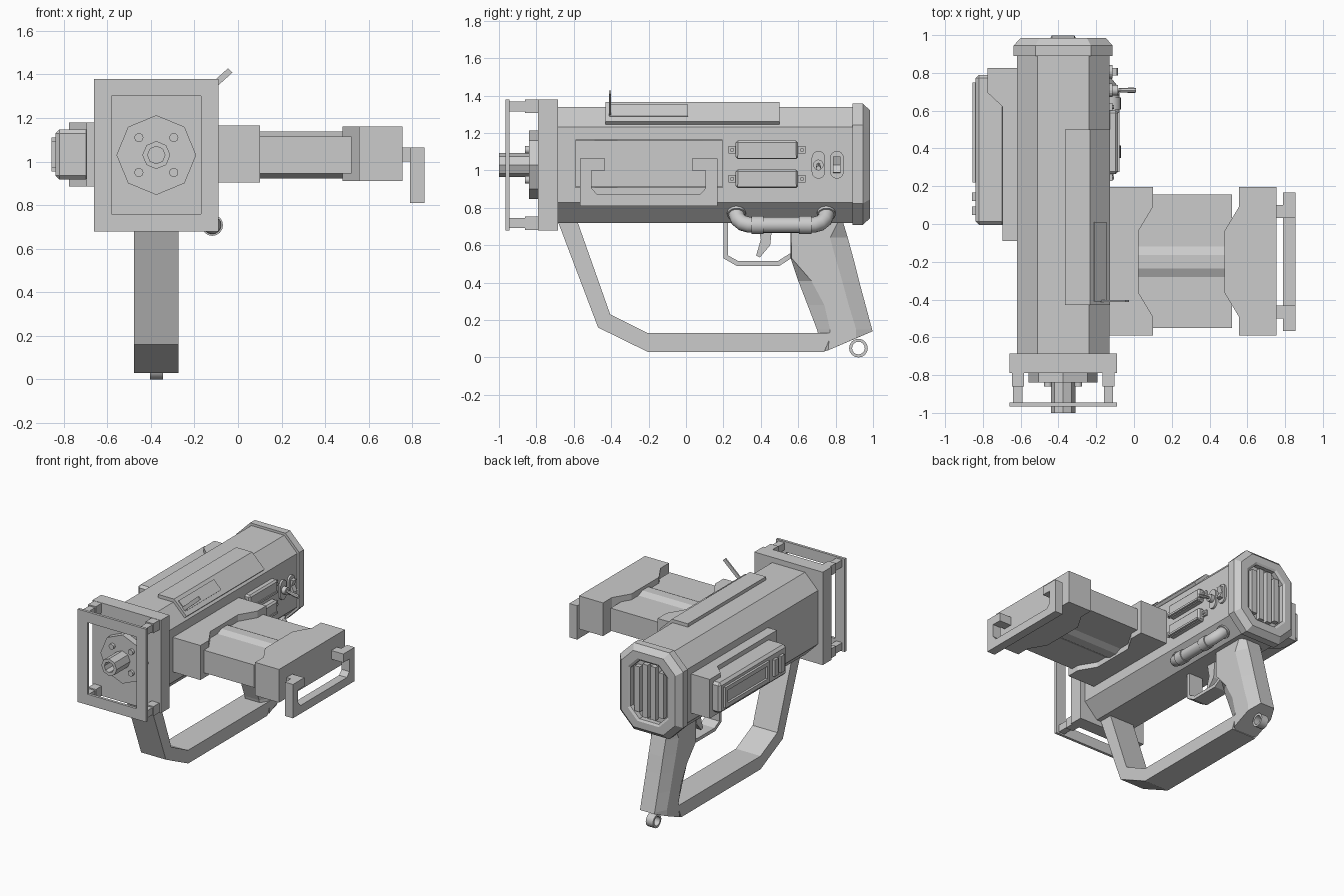
import bpy, bmesh, math
from mathutils import Vector

if "Cube" in bpy.data.objects:
    bpy.data.objects.remove(bpy.data.objects["Cube"])

grey = bpy.data.materials.new("grey_metal")
grey.diffuse_color = (0.6, 0.6, 0.6, 1)
grey.use_nodes = True
grey.node_tree.nodes["Principled BSDF"].inputs["Base Color"].default_value = grey.diffuse_color
CX, CZ = -0.375, 1.03          # axis of the main body


def loft(name, rings, closed=False, smooth=False, bevel=0):
    """Skin a list of equal-length point rings; closed joins last to first."""
    bm = bmesh.new()
    vs = [[bm.verts.new(p) for p in r] for r in rings]
    n, m = len(rings[0]), len(rings)
    for i in range(m if closed else m - 1):
        a, b = vs[i], vs[(i + 1) % m]
        for j in range(n):
            k = (j + 1) % n
            bm.faces.new((a[j], a[k], b[k], b[j]))
    if not closed:
        bm.faces.new(vs[0])
        bm.faces.new(vs[-1])
    bmesh.ops.recalc_face_normals(bm, faces=bm.faces)
    me = bpy.data.meshes.new(name)
    bm.to_mesh(me)
    bm.free()
    me.materials.append(grey)
    ob = bpy.data.objects.new(name, me)
    bpy.context.collection.objects.link(ob)
    if bevel:
        mod = ob.modifiers.new("bevel", "BEVEL")
        mod.width, mod.segments = bevel, 1
    if smooth:
        bpy.ops.object.select_all(action="DESELECT")
        ob.select_set(True)
        bpy.context.view_layer.objects.active = ob
        bpy.ops.object.shade_smooth_by_angle(angle=math.radians(40))
    return ob


def at(axis, pts, t):
    """Place 2D points at height t on an axis."""
    return [{"x": (t, u, v), "y": (u, t, v), "z": (u, v, t)}[axis] for u, v in pts]


def prism(name, axis, pts, a, b, **kw):
    return loft(name, [at(axis, pts, a), at(axis, pts, b)], **kw)


def tube(name, axis, outer, inner, a, b, **kw):
    return loft(name, [at(axis, outer, a), at(axis, outer, b),
                       at(axis, inner, b), at(axis, inner, a)], closed=True, **kw)


def rect(u0, u1, v0, v1):
    return [(u0, v0), (u1, v0), (u1, v1), (u0, v1)]


def box(name, x0, x1, y0, y1, z0, z1, bevel=0):
    return prism(name, "z", rect(x0, x1, y0, y1), z0, z1, bevel=bevel)


def circle(u, v, r, n):
    return [(u + r * math.cos(2 * math.pi * i / n), v + r * math.sin(2 * math.pi * i / n))
            for i in range(n)]


def octo(w, h, c, z=CZ):
    """Chamfered rectangle around the body axis."""
    return [(CX + sx * a, z + sz * b) for sx, sz, a, b in (
        (1, -1, w - c, h), (1, -1, w, h - c), (1, 1, w, h - c), (1, 1, w - c, h),
        (-1, 1, w - c, h), (-1, 1, w, h - c), (-1, -1, w, h - c), (-1, -1, w - c, h))]


# Main body and rear cap with a recessed grille
prism("body", "y", octo(0.245, 0.31, 0.108), -0.69, 0.9)
cap = [(0.89, 0.262, 0.325, 0.115), (0.945, 0.262, 0.325, 0.115), (0.985, 0.225, 0.287, 0.1),
       (0.985, 0.17, 0.235, 0.08), (0.975, 0.155, 0.22, 0.075), (0.94, 0.155, 0.22, 0.075)]
loft("rear_cap", [at("y", octo(w, h, c, 1.033), y) for y, w, h, c in cap])
for i in range(4):
    x = CX - 0.099 + i * 0.066
    h = 0.17 if i in (0, 3) else 0.2
    box("grille_bar", x - 0.021, x + 0.021, 0.93, 0.975, 1.033 - h, 1.033 + h)

# Front block, guard frame and corner posts
box("front_block", -0.66, -0.09, -0.79, -0.685, 0.68, 1.38)
tube("front_frame", "y", rect(-0.66, -0.09, 0.68, 1.38), rect(-0.58, -0.17, 0.76, 1.30), -0.965, -0.945)
for sx in (-1, 1):
    for sz in (-1, 1):
        x, z = CX + sx * 0.24, CZ + sz * 0.312
        box("frame_post", x - 0.025, x + 0.025, -0.95, -0.78, z - 0.027, z + 0.027)
        box("post_collar", x - 0.032, x + 0.032, -0.86, -0.78, z - 0.036, z + 0.036)
        prism("front_screw", "y", circle(CX + sx * 0.08, CZ + sz * 0.08, 0.021, 10), -0.86, -0.83, smooth=True)

# Muzzle
prism("muzzle_plate", "y", circle(CX, CZ, 0.183, 8), -0.84, -0.78)
tube("barrel", "y", circle(CX, CZ, 0.064, 8), circle(CX, CZ, 0.04, 8), -1.0, -0.83)

# Side arm: inner block, bulged core, outer block
notch = [(0.195, 0.10), (0.09, 0.10), (-0.035, 0.025), (-0.365, 0.025), (-0.49, 0.10), (-0.59, 0.10)]
prism("arm_inner_block", "z", [(-0.14, 0.195)] + [(x, y) for y, x in notch] + [(-0.14, -0.59)], 0.905, 1.165)
prism("arm_outer_block", "z", [(0.755, 0.195)] + [(x + 0.455, y) for y, x in notch] + [(0.755, -0.59)],
      0.91, 1.16)
core = [(0.155, 1.115), (-0.12, 1.115), (-0.165, 1.137), (-0.235, 1.137), (-0.28, 1.115), (-0.55, 1.115)]
core += [(y, 2 * CZ - z) for y, z in reversed(core)]
prism("arm_core", "x", core, 0.0, 0.52)

# Arm pull handle
half = [(0.0, 0.81), (0.3675, 0.81), (0.3675, 1.065), (0.2325, 1.065), (0.2325, 1.0),
        (0.305, 1.0), (0.305, 0.905), (0.275, 0.872), (0.0, 0.872)]
handle = [(y - 0.2, z) for y, z in half[1:-1]] + [(-0.2 - y, z) for y, z in reversed(half[1:-1])]
prism("pull_handle", "x", handle, 0.79, 0.855)
for y in (-0.4325, 0.0325):
    box("pull_handle_stem", 0.74, 0.80, y, y + 0.068 if y > 0 else y - 0.068, 1.0, 1.065)

# Left side pack
prism("pack_base", "z", [(-0.6, -0.09), (-0.695, -0.09), (-0.695, 0.62), (-0.775, 0.695),
                         (-0.775, 0.825), (-0.6, 0.825)], 0.885, 1.18)
box("pack_box", -0.838, -0.68, -0.005, 0.79, 0.918, 1.148, bevel=0.018)
tube("pack_window_frame", "x", rect(0.22, 0.75, 0.955, 1.11), rect(0.25, 0.72, 0.985, 1.08), -0.855, -0.83)
for y in (0.07, 0.145):
    box("pack_button", -0.857, -0.83, y - 0.022, y + 0.022, 0.97, 1.095)

# Top cover plate and upright sight blade
prism("top_cover", "y", [(-0.365, 1.33), (-0.365, 1.365), (-0.232, 1.365), (-0.128, 1.262),
                         (-0.148, 1.242), (-0.25, 1.33)], -0.43, 0.5)
prism("sight_blade", "y", [(-0.205, 1.285), (-0.185, 1.265), (-0.026, 1.408), (-0.046, 1.428)], -0.412, -0.402)
prism("sight_base", "y", [(-0.212, 1.349), (-0.208, 1.353), (-0.146, 1.291), (-0.15, 1.287)], -0.41, 0.01)

# Vents on the right side
for z in (0.955, 1.11):
    box("vent_box", -0.14, -0.085, 0.265, 0.6, z - 0.05, z + 0.05, bevel=0.012)
    box("vent_lip", -0.14, -0.078, 0.275, 0.59, z - 0.045, z - 0.03)
    for y in (0.247, 0.62):
        box("vent_tab", -0.14, -0.115, y - 0.02, y + 0.02, z - 0.02, z + 0.02)
        prism("vent_screw", "x", circle(y, z, 0.011, 8), -0.12, -0.105)


def pill(y, z, r, h):
    return [(y + r * math.cos(t * math.pi / 8), z + (h if t < 9 else -h) + r * math.sin(t * math.pi / 8))
            for t in list(range(9)) + list(range(8, 17))][:9] + \
           [(y + r * math.cos(t * math.pi / 8), z - h + r * math.sin(t * math.pi / 8)) for t in range(8, 17)]


# Toggle switch and rocker switch
for y in (0.708, 0.807):
    prism("switch_plate", "x", pill(y, 1.03, 0.036, 0.038), -0.14, -0.115)
prism("toggle_collar", "x", circle(0.708, 1.03, 0.028, 12), -0.12, -0.085, smooth=True)
loft("toggle_lever", [at("x", circle(0.708, z, r, 8), x) for x, z, r in
                      ((-0.09, 1.03, 0.01), (-0.02, 1.015, 0.014), (0.01, 1.012, 0.013))], smooth=True)
prism("rocker", "y", [(-0.12, 0.985), (-0.085, 0.99), (-0.105, 1.03), (-0.09, 1.075), (-0.12, 1.075)],
      0.787, 0.827)


# Bent pipe on the lower right chamfer
def pipe(name, path, r, n=16):
    out, across = Vector((0.7071, 0, -0.7071)), Vector((0.7071, 0, 0.7071))
    pts = [Vector((-0.185, y, 0.775)) + out * d for y, d in path]
    rings = []
    for i, p in enumerate(pts):
        t = (pts[min(i + 1, len(pts) - 1)] - pts[max(i - 1, 0)]).normalized()
        s = t.cross(across)
        rings.append([p + across * u + s * v for u, v in circle(0, 0, r, n)])
    loft(name, rings, smooth=True)


bend = [(0.27, -0.03), (0.27, 0.02), (0.28, 0.055), (0.302, 0.08), (0.335, 0.093), (0.37, 0.095)]
pipe("pipe", bend + [(1.02 - y, d) for y, d in reversed(bend)], 0.042)
for y in (0.35, 0.605):
    pipe("pipe_collar", [(y, 0.095), (y + 0.065, 0.095)], 0.049)
for y in (0.27, 0.75):
    pipe("pipe_foot", [(y - 0.001, -0.03), (y, 0.018)], 0.05)

# Lower frame: front strut and bottom bar
W = 0.103
prism("lower_frame", "x", [(-0.69, 0.74), (-0.47, 0.16), (-0.205, 0.03), (0.74, 0.03), (0.78, 0.13),
                           (-0.205, 0.13), (-0.405, 0.23), (-0.585, 0.74)], CX - W, CX + W)

# Rear grip: chamfered sections (height, front, side front, side rear, rear)
grip = [(0.74, 0.56, 0.562, 0.82, 0.835), (0.64, 0.56, 0.562, 0.77, 0.865), (0.53, 0.56, 0.565, 0.80, 0.895),
        (0.41, 0.60, 0.67, 0.835, 0.925), (0.28, 0.65, 0.74, 0.87, 0.96), (0.15, 0.70, 0.77, 0.91, 0.995)]
rings = []
for z, f, s1, s2, r in grip + [(None, 0.73, 0.76, 0.91, 0.998)]:
    zs = [z] * 4 if z else [0.03, 0.038, 0.103, 0.14]
    side = list(zip((f, s1, s2, r), zs, (0.06, W, W, 0.06)))
    rings.append([(CX + w, y, h) for y, h, w in side] + [(CX - w, y, h) for y, h, w in reversed(side)])
loft("rear_grip", rings)
tube("lanyard_ring", "x", circle(0.922, 0.05, 0.05, 16), circle(0.922, 0.05, 0.034, 16),
     CX - 0.03, CX + 0.03, smooth=True)

# Trigger and its guard
prism("trigger_guard", "x", [(0.2, 0.74), (0.2, 0.53), (0.27, 0.49), (0.5, 0.49), (0.57, 0.535), (0.57, 0.565),
                             (0.49, 0.515), (0.28, 0.515), (0.225, 0.545), (0.225, 0.74)], CX - 0.06, CX + 0.06)
prism("trigger", "x", [(0.38, 0.74), (0.40, 0.63), (0.375, 0.545), (0.395, 0.535), (0.45, 0.6), (0.465, 0.74)],
      CX - 0.03, CX + 0.03)
